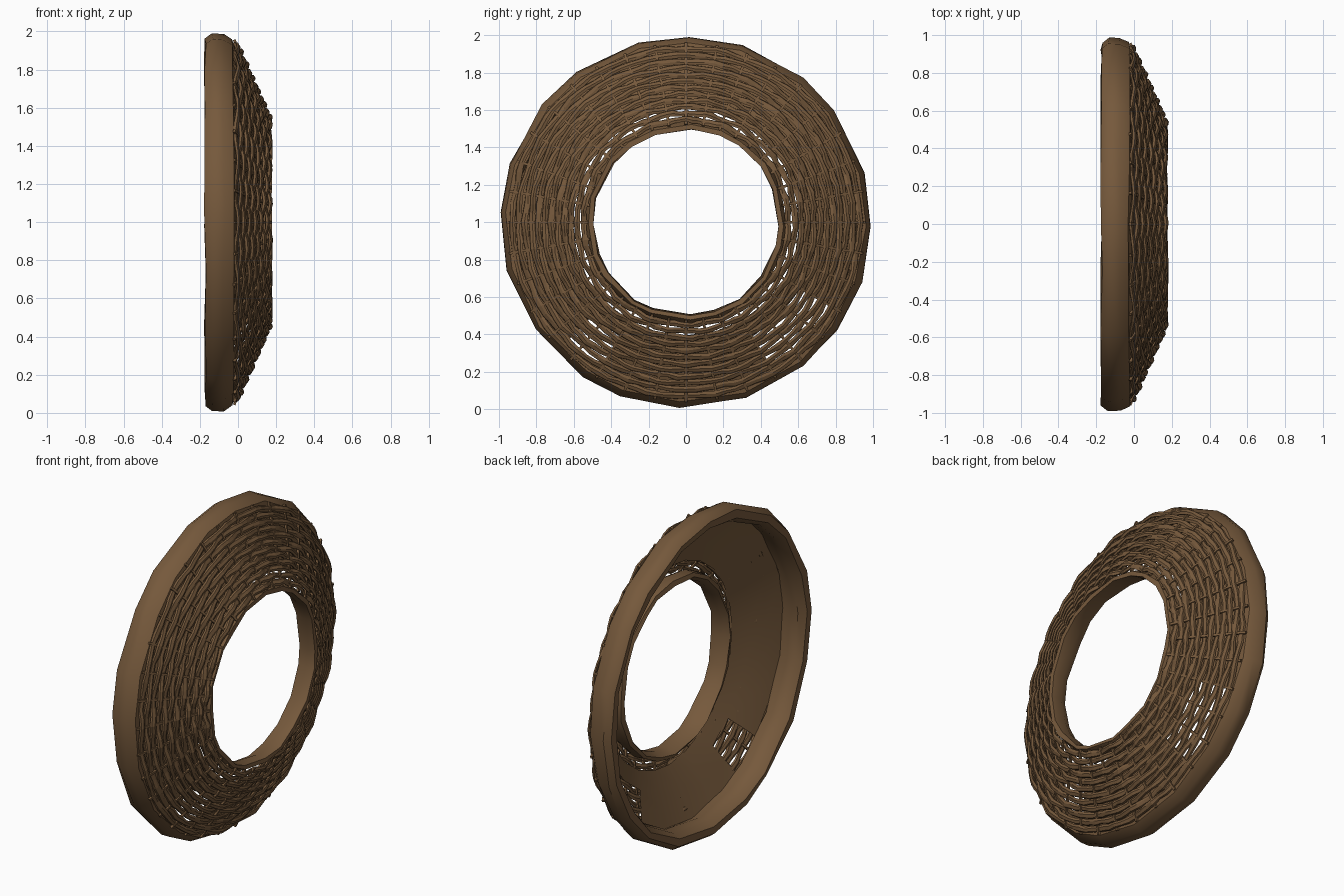
import bpy, bmesh, math, random
from mathutils import Vector

if "Cube" in bpy.data.objects:
    bpy.data.objects.remove(bpy.data.objects["Cube"])

random.seed(7)
TAU = 2 * math.pi

wicker = bpy.data.materials.new("brown wicker")
wicker.diffuse_color = (0.18, 0.10, 0.045, 1)
wicker.use_nodes = True
wicker.node_tree.nodes["Principled BSDF"].inputs["Base Color"].default_value = wicker.diffuse_color


def point(x, r, a):
    """Point on the wheel: x along the axis, radius r, angle a."""
    return Vector((x, r * math.cos(a), 1 + r * math.sin(a)))


def finish(bm, name, smooth=None):
    bmesh.ops.recalc_face_normals(bm, faces=bm.faces)
    me = bpy.data.meshes.new(name)
    bm.to_mesh(me)
    bm.free()
    me.materials.append(wicker)
    ob = bpy.data.objects.new(name, me)
    bpy.context.collection.objects.link(ob)
    if smooth:
        bpy.ops.object.select_all(action='DESELECT')
        ob.select_set(True)
        bpy.context.view_layer.objects.active = ob
        bpy.ops.object.shade_smooth_by_angle(angle=math.radians(smooth))
    return ob


def sweep_ring(bm, sections, angles):
    """Closed ring through a list of (x, r) cross-sections, one per angle."""
    rings = [[bm.verts.new(point(x, r, a)) for x, r in sec]
             for sec, a in zip(sections, angles)]
    n, k = len(rings), len(rings[0])
    for i in range(n):
        p, q = rings[i], rings[(i + 1) % n]
        for j in range(k):
            bm.faces.new((p[j], p[(j + 1) % k], q[(j + 1) % k], q[j]))


def rough_ring(name, profile, sides, wobble):
    """Chunky low-poly ring with slightly uneven corners."""
    u = random.uniform
    angles = [TAU * (i + u(-.2, .2)) / sides for i in range(sides)]
    secs = [[(x + u(-wobble, wobble), r + u(-wobble, wobble)) for x, r in profile]
            for _ in angles]
    bm = bmesh.new()
    sweep_ring(bm, secs, angles)
    finish(bm, name, 40)


# thick outer rim and thin inner lip
rough_ring("outer_rim", [(-.172, .965), (-.135, .99), (-.075, .99), (-.025, .96),
                         (-.015, .915), (-.07, .895), (-.13, .895), (-.172, .925)], 20, .006)
rough_ring("inner_lip", [(.176, .50), (.176, .525), (.13, .545), (.07, .54),
                         (.06, .515), (.11, .497)], 20, .006)

# cone face: slope runs from the rim to the lip
X0, R0, X1, R1 = -.015, .945, .168, .53
along = Vector((X1 - X0, R1 - R0)).normalized()
out = Vector((-along.y, along.x))


def on_cone(t, h=0.0):
    return Vector((X0 + (X1 - X0) * t, R0 + (R1 - R0) * t)) + out * h


# woven strands passing over and under the spokes
SPOKES, STRANDS, STEP = 36, 12, 3
bm = bmesh.new()
for s in range(STRANDS):
    t = (s + .5) / STRANDS
    n = SPOKES * STEP
    angles, secs = [], []
    for i in range(n):
        a = TAU * i / n
        wave = math.cos(a * SPOKES / 2 + math.pi * s)
        mid = on_cone(t, .001 + .010 * wave) + along * random.uniform(-.004, .004)
        w = .0185 + random.uniform(-.003, .003)
        d = .010 + random.uniform(-.002, .003)
        sec = [mid + along * (w * math.cos(b)) + out * (d * math.sin(b))
               for b in (TAU * k / 6 + .2 for k in range(6))]
        angles.append(a)
        secs.append([(p.x, p.y) for p in sec])
    sweep_ring(bm, secs, angles)
finish(bm, "woven_strands")

# radial spokes
bm = bmesh.new()
for i in range(SPOKES):
    a = TAU * i / SPOKES
    ends = []
    for t in (-.03, 1.02):
        c = on_cone(t)
        ends.append([bm.verts.new(point(p.x, p.y, a + da / c.y))
                     for p, da in ((c + out * .007, -.007), (c + out * .007, .007),
                                   (c - out * .007, .007), (c - out * .007, -.007))])
    p, q = ends
    for j in range(4):
        bm.faces.new((p[j], p[(j + 1) % 4], q[(j + 1) % 4], q[j]))
    bm.faces.new(p)
    bm.faces.new(q)
finish(bm, "spokes")

# smooth backing behind the weave, with open patches low down on both sides
bm = bmesh.new()
N, ts = 24, (.06, .3, .55, .80)
grid = [[bm.verts.new(point(*on_cone(t, -.018 + random.uniform(-.005, .003)), TAU * i / N))
         for t in ts] for i in range(N)]
OPEN = {15, 20, 21}
for i in range(N):
    for j in range(len(ts) - 1):
        if i in OPEN and j < 2:
            continue
        p, q = grid[i], grid[(i + 1) % N]
        bm.faces.new((p[j], p[j + 1], q[j + 1], q[j]))
finish(bm, "backing", 40)
